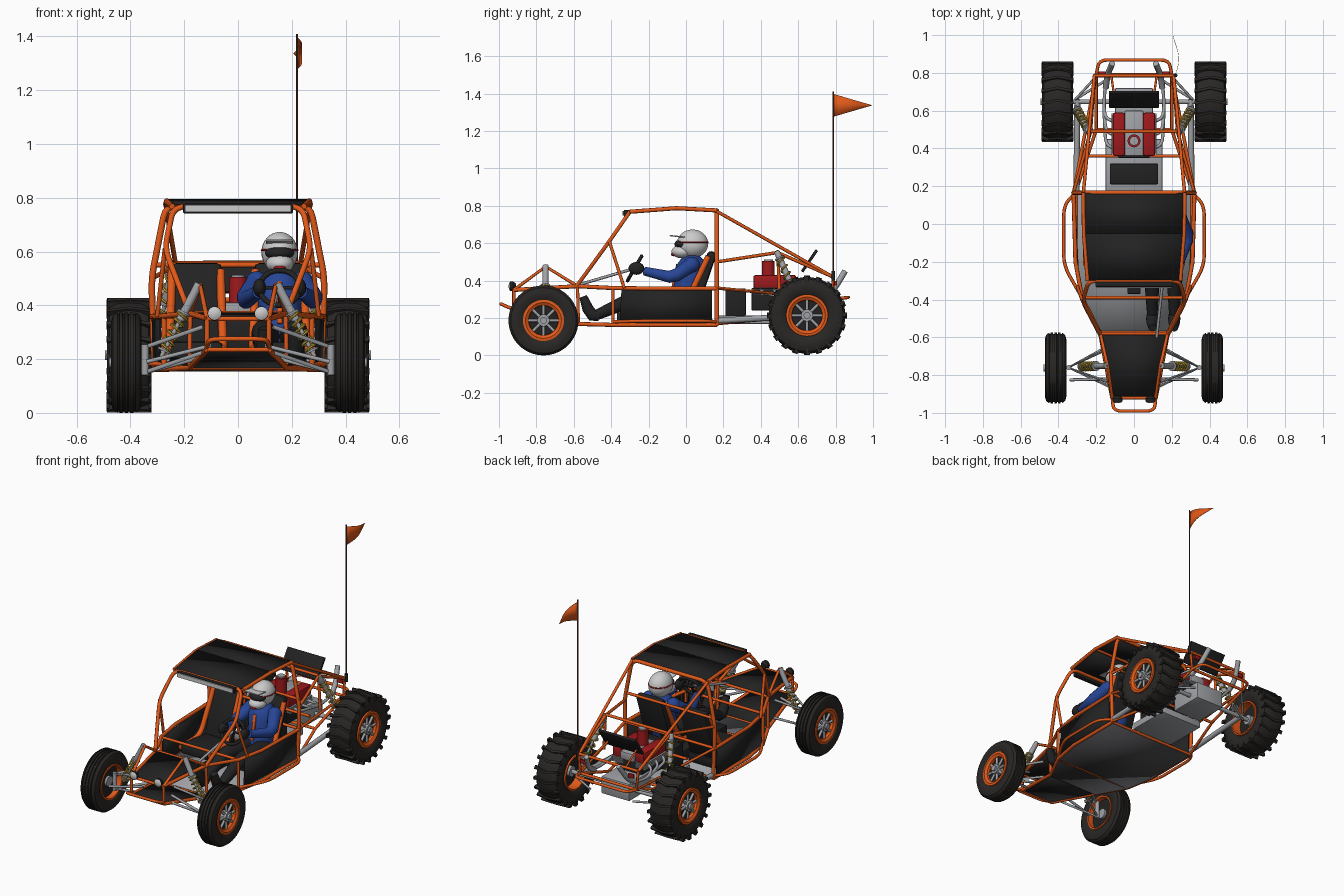
import bpy, bmesh
from math import sin, cos, pi, radians
from mathutils import Vector as V, Matrix, Euler

if "Cube" in bpy.data.objects:
    bpy.data.objects.remove(bpy.data.objects["Cube"])

def mat(name, *c):
    m = bpy.data.materials.new(name)
    m.diffuse_color = (*c, 1)
    m.use_nodes = True
    m.node_tree.nodes["Principled BSDF"].inputs["Base Color"].default_value = m.diffuse_color
    return m
ORANGE, BLACK = mat("orange", .75, .1, .01), mat("black", .016, .016, .016)
RUBBER, BLUE = mat("rubber", .022, .02, .018), mat("blue", .02, .06, .3)
RED, YELLOW = mat("red", .35, .01, .012), mat("yellow", .6, .4, .04)
STEEL, WHITE = mat("steel", .35, .36, .38), mat("white", .75, .75, .72)

def finish(name, bm, m, mirror=False, angle=35):
    bmesh.ops.remove_doubles(bm, verts=bm.verts, dist=1e-5)
    bmesh.ops.recalc_face_normals(bm, faces=bm.faces)
    for f in bm.faces: f.smooth = True
    for e in bm.edges: e.smooth = e.calc_face_angle(0) < radians(angle)
    me = bpy.data.meshes.new(name)
    bm.to_mesh(me); bm.free()
    me.materials.clear(); me.materials.append(m)
    ob = bpy.data.objects.new(name, me)
    bpy.context.collection.objects.link(ob)
    if mirror: ob.modifiers.new("mirror", "MIRROR")
    return ob

def box(name, c, size, m, rx=0, bev=.006, mirror=False):
    bm = bmesh.new()
    bmesh.ops.create_cube(bm, size=1)
    bmesh.ops.scale(bm, vec=size, verts=bm.verts)
    if bev: bmesh.ops.bevel(bm, geom=bm.edges[:], offset=bev, segments=2, affect='EDGES', profile=.5)
    bmesh.ops.transform(bm, matrix=Matrix.Translation(c) @ Matrix.Rotation(rx, 4, 'X'), verts=bm.verts)
    return finish(name, bm, m, mirror)

def ball(name, c, r, m, mirror=False):
    bm = bmesh.new()
    bmesh.ops.create_uvsphere(bm, u_segments=28, v_segments=16, radius=1)
    bmesh.ops.transform(bm, matrix=Matrix.Translation(c) @ Matrix.Diagonal((*r, 1)), verts=bm.verts)
    return finish(name, bm, m, mirror)

def lathe(name, prof, c, d, m, mirror=False, n=40):
    """Closed (distance along d, radius) profile turned around direction d."""
    bm = bmesh.new()
    q = V(d).to_track_quat('Z', 'Y')
    rings = [[bm.verts.new(V(c) + q @ V((r*cos(2*pi*i/n), r*sin(2*pi*i/n), a))) for a, r in prof] for i in range(n)]
    k = len(prof)
    for i in range(n):
        for j in range(k):
            A, B = rings[i], rings[(i+1) % n]
            bm.faces.new((A[j], A[(j+1) % k], B[(j+1) % k], B[j]))
    bmesh.ops.dissolve_degenerate(bm, dist=1e-6, edges=bm.edges)
    return finish(name, bm, m, mirror)

def cyl(name, a, b, r, m, mirror=False, n=24):
    l = (V(b) - V(a)).length
    return lathe(name, [(0, 0), (0, r), (l, r), (l, 0)], a, V(b) - V(a), m, mirror, n)

def rounded(pts, rad):
    out = [pts[0]]
    for a, p, b in zip(pts, pts[1:], pts[2:]):
        a, p, b = V(a), V(p), V(b)
        s = p + (a-p).normalized() * min(rad, (a-p).length*.45)
        e = p + (b-p).normalized() * min(rad, (b-p).length*.45)
        out += [s.lerp(p, t).lerp(p.lerp(e, t), t) for t in (0, .25, .5, .75, 1)]
    return out + [pts[-1]]

def tubes(name, paths, r, m, mirror=True, rad=0, radii=None, cyclic=False, res=2):
    cu = bpy.data.curves.new(name, 'CURVE')
    cu.dimensions, cu.bevel_depth, cu.bevel_resolution, cu.use_fill_caps = '3D', r, res, True
    for p in paths:
        p = rounded(p, rad) if rad else p
        s = cu.splines.new('POLY')
        s.points.add(len(p) - 1)
        s.use_cyclic_u = cyclic
        for i, q in enumerate(p):
            s.points[i].co = (*q, 1)
            if radii: s.points[i].radius = radii[i]
    tmp = bpy.data.objects.new("tmp", cu)
    bm = bmesh.new()
    bm.from_mesh(me := tmp.to_mesh())
    tmp.to_mesh_clear(); bpy.data.objects.remove(tmp)
    return finish(name, bm, m, mirror, 50)

def panel(name, pts, m, t=.006, mirror=False):
    bm = bmesh.new()
    bm.faces.new([bm.verts.new(p) for p in pts])
    ob = finish(name, bm, m, mirror)
    s = ob.modifiers.new("thick", "SOLIDIFY"); s.thickness = t; s.offset = 0

def flip(pts): return [(-x, y, z) for x, y, z in reversed(pts)]

# Floor and roll cage
low = [(.31, .165, .163), (.31, -.2, .163), (.275, -.39, .163), (.18, -.575, .168), (.115, -.92, .235)]
belt = [(.32, .165, .358), (.31, -.2, .358), (.275, -.39, .36), (.178, -.58, .37), (.115, -.92, .35)]
hoop = [(.31, .165, .16), (.322, .165, .5), (.268, .165, .775)]
panel("floor_pan", low[:4] + flip(low[:4]), STEEL)
panel("nose_underside", low[3:] + flip(low[3:]), BLACK)
panel("floor_underside", [(x, y, z-.006) for x, y, z in low[:4] + flip(low[:4])], mat("skid", .06, .06, .065))
roof = [(.268, .165, .775), (.265, -.05, .787), (.245, -.3, .768)]
tubes("main_frame", [low, belt, roof], .011, ORANGE)
tubes("rear_hoop", [hoop + flip(hoop)], .012, ORANGE, False, .05)
pillar = [(.18, -.585, .37), (.272, -.41, .61), (.24, -.3, .768)]
tubes("windscreen_hoop", [pillar + flip(pillar)], .011, ORANGE, False, .05)
tubes("side_braces", [[(.272, -.41, .61), (.3, -.33, .36)], [belt[3], low[3]], [belt[4], low[4]],
    [belt[2], low[2]], [(.32, .165, .5), (.23, .49, .55)], [(.268, .165, .77), (.21, .785, .42)],
    [(.32, .165, .36), (.2, .79, .3), (.21, .785, .42)], [(.23, .49, .56), (.235, .5, .335)],
    [(.31, .165, .17), (.2, .5, .2), (.2, .79, .3)], [(.23, .49, .55), (.21, .785, .42)],
    [belt[4], (.14, -.75, .475), (.178, -.58, .37)]], .009, ORANGE)
tubes("crossbars", [[(-x, y, z), (x, y, z)] for x, y, z in
    [belt[2], belt[3], belt[4], low[2], low[3], low[4], (.265, -.05, .787), (.32, .165, .55), (.31, .165, .163),
     (.31, .165, .36), (.23, .49, .555), (.26, .36, .35), (.21, .785, .42), (.2, .79, .3), (.2, .5, .2)]], .009, ORANGE, False)
tubes("side_bars", [[(.31, .165, .18), (.372, .1, .185), (.372, -.22, .185), (.275, -.39, .18)]], .009, ORANGE, True, .06)
fb = [(.115, -.92, .245), (.108, -.99, .275)]
rb = [(.2, .79, .3), (.185, .868, .31)]
tubes("bumpers", [fb + flip(fb), rb + flip(rb)], .009, ORANGE, False, .04)

# Black body panels
for n, a, b in (("roof_rear", roof[0], roof[1]), ("roof_front", roof[1], roof[2])):
    panel(n + "_panel", [(s*(p[0]-.008), p[1], p[2]+.006) for p, s in ((a, 1), (b, 1), (b, -1), (a, -1))], BLACK)
panel("hood", [(s*p[0], p[1], p[2]) for p, s in ((belt[3], 1), (belt[4], 1), (belt[4], -1), (belt[3], -1))], BLACK)
panel("door_panel", [(.318, .14, .35), (.314, .14, .175), (.29, -.355, .175), (.29, -.345, .35)], BLACK, .006, True)

# Lights
box("light_bar", (0, -.318, .76), (.41, .03, .036), BLACK)
box("light_bar_lens", (0, -.335, .76), (.395, .008, .026), WHITE, bev=0)
lathe("headlight_housing", [(0, 0), (0, .026), (.015, .026), (.03, .015), (.03, 0)], (.087, -.94, .37), (0, 1, 0), BLACK, True)
lathe("headlight_lens", [(0, 0), (.002, .014), (.008, .024), (.012, 0)], (.087, -.949, .37), (0, 1, 0), WHITE, True)

# Wheels
def wheel(name, x, y, z, R, w, prof, rim):
    h = w / 2
    c, X = (x, y, z), (1, 0, 0)
    lathe(name + "_tyre", prof, c, X, RUBBER, True, 56)
    lathe(name + "_rim", [(h-.028, rim-.03), (h-.012, rim-.028), (h-.002, rim-.012), (h-.004, rim+.002),
          (-h+.004, rim+.002), (-h+.004, rim-.008), (h-.028, rim-.012)], c, X, ORANGE, True)
    cyl(name + "_dish", (x-.02, y, z), (x+h-.045, y, z), rim-.008, BLACK, True, 40)
    cyl(name + "_hub", (x-h*.6, y, z), (x+h-.004, y, z), .032, STEEL, True)
    cyl(name + "_hub_cap", (x+h-.005, y, z), (x+h+.008, y, z), .018, STEEL, True)
    tubes(name + "_spokes", [[(x+h-.022, y+r*cos(k*pi/4), z+r*sin(k*pi/4)) for r in (.02, rim-.02)]
          for k in range(8)], .0085, STEEL)

def tyre(R, w, rim, grooves):
    h = w / 2
    p = [(-h*.8, rim), (-h, rim+.025), (-h, R-.035), (-h*.88, R-.012)]
    for g in grooves:
        p += [(g-.004, R), (g-.003, R-.007), (g+.003, R-.007), (g+.004, R)]
    if not grooves: p += [(-h*.5, R), (h*.5, R)]
    return p + [(h*.88, R-.012), (h, R-.035), (h, rim+.025), (h*.8, rim)]
wheel("front_wheel", .415, -.762, .187, .187, .114, tyre(.187, .114, .108, (-.03, -.01, .01, .03)), .108)
RY, RZ, RR = .647, .214, .205
wheel("rear_wheel", .405, RY, RZ, RR, .165, tyre(RR, .165, .11, ()), .11)
bm = bmesh.new()
for k in range(20):
    for dx, dr, lean in ((-.04, 0, .22), (.04, 0, -.22), (-.078, -.012, 0), (.078, -.012, 0)):
        s = (.084, .014, .02) if dr == 0 else (.012, .014, .035)
        M = (Matrix.Translation((.405, RY, RZ)) @ Matrix.Rotation(k*pi/10, 4, 'X')
             @ Matrix.Translation((dx, 0, RR-.002+dr)) @ Matrix.Rotation(lean, 4, 'Z') @ Matrix.Diagonal((*s, 1)))
        bmesh.ops.create_cube(bm, size=1, matrix=M)
finish("rear_tyre_paddles", bm, RUBBER, True)

# Suspension
def shock(name, a, b, t0, t1):
    a, b = V(a), V(b)
    cyl(name + "_body", a, a.lerp(b, .5), .016, STEEL, True)
    cyl(name + "_rod", a.lerp(b, .45), b, .008, STEEL, True)
    q, N = (b-a).to_track_quat('Z', 'Y'), 72
    tubes(name + "_spring", [[a.lerp(b, t0+(t1-t0)*i/N) + q @ V((.022*cos(i*pi/6), .022*sin(i*pi/6), 0))
          for i in range(N+1)]], .005, YELLOW, res=1)
    for t in (t0, t1):
        p = a.lerp(b, t); d = (b-a).normalized()*.004
        cyl(name + "_collar", p-d, p+d, .026, STEEL, True)
shock("front_shock", (.145, -.75, .48), (.285, -.755, .21), .4, .92)
shock("rear_shock", (.235, .485, .555), (.31, .62, .25), .12, .85)
tubes("front_arms", [[(.16, -.66, .2), (.35, -.76, .15), (.13, -.86, .225)],
    [(.16, -.67, .31), (.345, -.76, .245), (.13, -.84, .32)], [(.1, -.82, .25), (.34, -.825, .19)]], .008, STEEL)
tubes("front_uprights", [[(.345, -.76, .14), (.345, -.76, .255)]], .014, STEEL)
tubes("trailing_arms", [[(.305, .17, .185), (.3, .66, .214)]], .016, STEEL)
tubes("rear_links", [[(.2, .78, .3), (.31, .66, .24)], [(.15, .76, .2), (.31, .66, .19)]], .007, STEEL)
cyl("rear_axle", (.05, RY, RZ), (.37, RY, RZ), .013, STEEL, True)

# Engine bay
box("rear_tray", (0, .31, .19), (.3, .28, .045), STEEL)
box("gearbox", (0, .61, .225), (.2, .22, .11), STEEL)
box("battery_box", (0, .265, .285), (.255, .11, .145), BLACK)
box("engine_block", (0, .46, .3), (.17, .22, .12), BLACK)
box("engine_top", (0, .48, .385), (.1, .24, .05), STEEL)
box("cylinder_head", (.08, .475, .395), (.065, .23, .07), RED, 0, .012, True)
for i in range(5): box("cooling_fin", (.082, .475, .325+i*.009), (.075, .22, .004), STEEL, bev=0, mirror=True)
cyl("air_filter", (0, .44, .4), (0, .44, .505), .034, RED)
cyl("air_filter_cap", (0, .44, .505), (0, .44, .513), .024, STEEL)
box("radiator", (0, .66, .505), (.265, .016, .14), BLACK, -.6, .003)
tubes("radiator_struts", [[(.1, .64, .48), (.12, .785, .42)]], .006, ORANGE)
tubes("exhaust_pipes", [[(.1, .4+.07*i, .35), (.15, .42+.07*i, .33), (.16, .62, .3), (.15, .77, .32)] for i in range(3)], .009, STEEL, True, .05)
tubes("exhaust_tips", [[(.15, .72, .31), (.14, .79, .35), (.115, .85, .45)]], .016, STEEL, True, .04)
box("tail_light", (.17, .8, .385), (.04, .015, .025), RED, bev=.003, mirror=True)

# Seats
box("seat_cushion", (.155, -.08, .215), (.2, .3, .07), BLACK, -.12, .02, True)
box("seat_back", (.155, .085, .385), (.19, .05, .36), BLACK, -.33, .02, True)
tubes("seat_bolsters", [[(x, -.22, .235), (x, -.02, .235), (x+.1*(.155-x), .12, .53)] for x in (.055, .255)], .016, ORANGE, True, .06)
box("centre_tunnel", (0, -.12, .2), (.07, .5, .06), BLACK)

# Steering
C, Q = V((.155, -.275, .465)), Euler((radians(60), 0, 0)).to_matrix()
tubes("steering_wheel", [[C + Q @ V((.075*cos(i*pi/16), .075*sin(i*pi/16), 0)) for i in range(32)]], .01, BLACK, False, cyclic=True)
tubes("steering_spokes", [[C, C + Q @ V((.075*cos(a), .075*sin(a), 0))] for a in (0, pi, -pi/2)], .007, BLACK, False)
tubes("steering_column", [[C, (.12, -.6, .37)]], .008, STEEL, False)

# Driver
D = .155
tubes("driver_torso", [[(D, -.02, .23), (D, 0, .29), (D, .02, .4), (D, .03, .47), (D, .035, .51), (D, .035, .535)]],
      .1, BLUE, False, radii=[.7, .85, .8, .85, .65, .35], res=5)
box("harness_strap", (D, -.062, .41), (.02, .012, .16), ORANGE, -.2, .003)
for s in (-1, 1):
    tubes("driver_arm", [[(D+s*.085, .03, .485), (D+s*.125, -.05, .43), (D+s*.125, -.09, .42), (D+s*.08, -.22, .45)]],
          .04, BLUE, False, radii=[1, .9, .82, .6], res=4)
    ball("driver_shoulder", (D+s*.085, .03, .485), (.042, .044, .042), BLUE)
    ball("driver_glove", (D+s*.075, -.265, .465), (.024, .042, .034), BLACK)
    tubes("driver_leg", [[(D+s*.05, -.03, .28), (D+s*.06, -.26, .3), (D+s*.06, -.31, .29), (D+s*.058, -.48, .215)]],
          .05, BLACK, False, radii=[1.1, .9, .8, .55], res=4)
    tubes("driver_boot", [[(D+s*.058, -.465, .21), (D+s*.058, -.5, .215), (D+s*.058, -.525, .25), (D+s*.058, -.55, .315)]],
          .03, BLACK, False, radii=[.9, 1.1, 1, .7], res=4)
ball("helmet_shell", (D, .035, .597), (.068, .084, .076), WHITE)
ball("helmet_chin", (D, -.02, .555), (.052, .058, .036), WHITE)
ball("helmet_visor", (D, -.012, .595), (.055, .05, .028), BLACK)
ball("helmet_stripe", (D, .035, .605), (.0705, .0865, .014), RED)
ball("helmet_chin_vent", (D, -.065, .54), (.022, .016, .01), RED)
box("helmet_peak", (D, -.045, .636), (.1, .085, .007), WHITE, -.12, .003)

# Whip flag
cyl("flag_base", (.22, .787, .4), (.22, .787, .45), .01, BLACK)
cyl("flag_pole", (.22, .787, .42), (.22, .787, 1.41), .0035, mat("pole", .12, .04, .02), n=10)
bm = bmesh.new()
rows = []
for i in range(11):
    t = i/10
    x, y, h = .22 + .018*sin(t*pi*1.25), .79 + .207*t, .06*(1-t)
    rows.append([bm.verts.new((x, y, 1.337 + k*h)) for k in (-1, 1)])
for a, b in zip(rows, rows[1:]): bm.faces.new((a[0], b[0], b[1], a[1]))
flag = finish("flag", bm, ORANGE)
flag.modifiers.new("thick", "SOLIDIFY").thickness = .002
